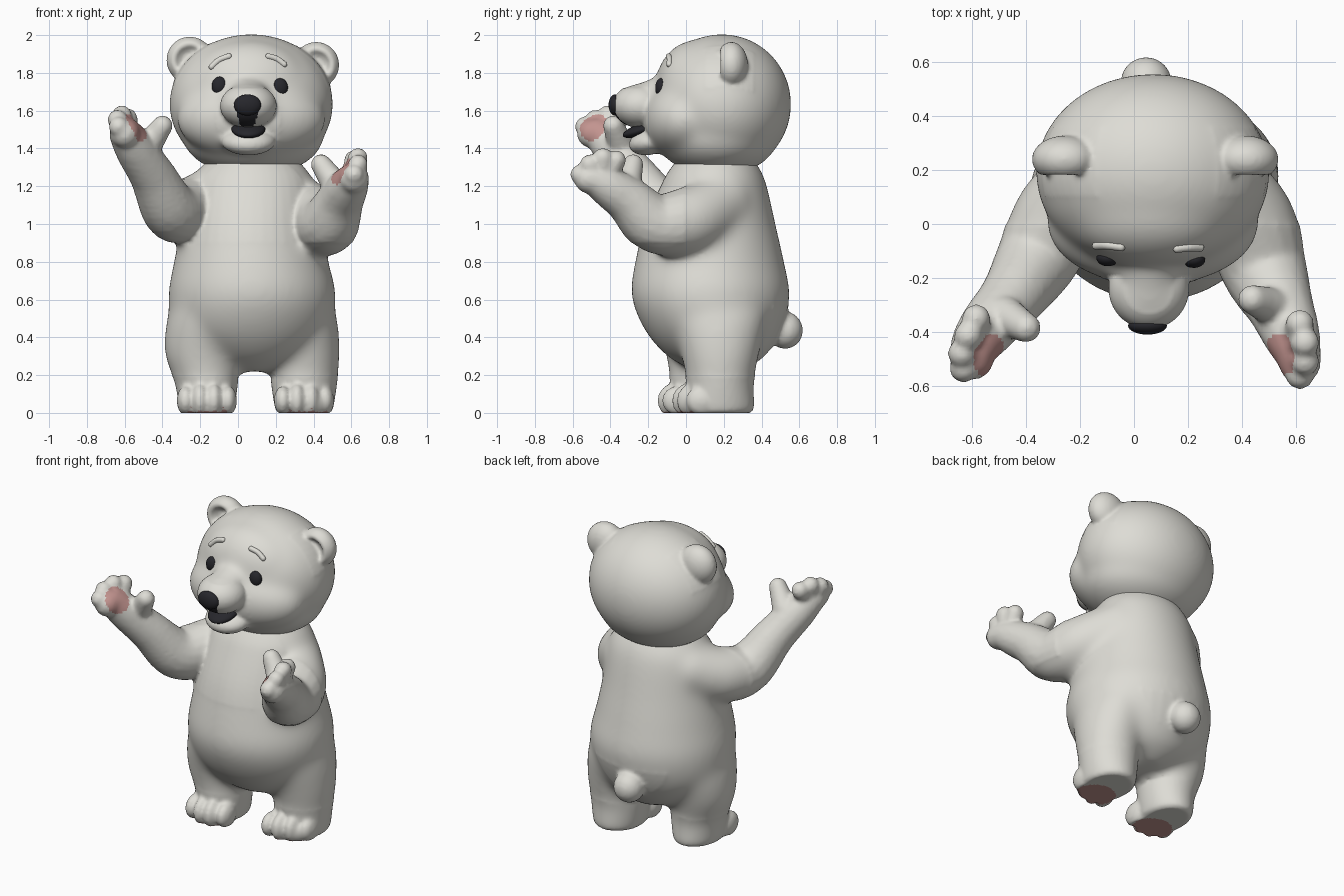
import bpy, bmesh, math
from mathutils import Vector, Matrix
from mathutils.bvhtree import BVHTree

cube = bpy.data.objects.get("Cube")
if cube:
    bpy.data.objects.remove(cube, do_unlink=True)


def material(name, rgb):
    m = bpy.data.materials.new(name)
    m.use_nodes = True
    m.diffuse_color = (*rgb, 1)
    m.node_tree.nodes["Principled BSDF"].inputs["Base Color"].default_value = (*rgb, 1)
    return m


FUR = material("pale fur", (0.73, 0.72, 0.67))
PAD = material("pink pad", (0.55, 0.30, 0.28))
DARK = material("near black", (0.02, 0.02, 0.025))


def spline(pts, steps):
    """Smooth interpolation through a list of equal-length tuples."""
    out = []
    for i in range(len(pts) - 1):
        a, b = pts[max(i - 1, 0)], pts[i]
        c, d = pts[i + 1], pts[min(i + 2, len(pts) - 1)]
        for k in range(steps):
            t = k / steps
            out.append([q + t / 2 * (r - p + t * (2 * p - 5 * q + 4 * r - s + t * (3 * (q - r) + s - p)))
                        for p, q, r, s in zip(a, b, c, d)])
    return out + [list(pts[-1])]


def blob(bm, loc, size, segs=32, tilt=0):
    mat = Matrix.Translation(loc) @ Matrix.Rotation(tilt, 4, 'X') @ Matrix.Diagonal((*size, 1))
    return bmesh.ops.create_uvsphere(bm, u_segments=segs, v_segments=segs // 2, radius=1, matrix=mat)["verts"]


def limb(bm, pts, steps=7):
    """Chain of overlapping balls along (x, y, z, radius) points."""
    for x, y, z, r in spline(pts, steps):
        blob(bm, (x, y, z), (r, r, r), 20)


def loft(bm, rings, n=40):
    """Closed skin over elliptical rings given as (z, x0, x1, y0, y1)."""
    prev = first = None
    for z, x0, x1, y0, y1 in spline(rings, 5):
        ring = [bm.verts.new(((x0 + x1) / 2 + (x1 - x0) / 2 * math.cos(2 * math.pi * i / n),
                              (y0 + y1) / 2 + (y1 - y0) / 2 * math.sin(2 * math.pi * i / n), z))
                for i in range(n)]
        if prev:
            for i in range(n):
                j = (i + 1) % n
                bm.faces.new((prev[i], prev[j], ring[j], ring[i]))
        else:
            first = ring
        prev = ring
    bm.faces.new(first[::-1])
    bm.faces.new(prev)


def finish(name, bm, *mats):
    me = bpy.data.meshes.new(name)
    bm.to_mesh(me)
    bm.free()
    ob = bpy.data.objects.new(name, me)
    bpy.context.collection.objects.link(ob)
    for m in mats:
        me.materials.append(m)
    me.polygons.foreach_set("use_smooth", [True] * len(me.polygons))
    return ob


def fuse(name, bm, voxel, rounds, soft, *mats):
    """Merge overlapping volumes into one skin; blend further where soft(co) holds."""
    ob = finish(name, bm)
    rem = ob.modifiers.new("merge", 'REMESH')
    rem.mode, rem.voxel_size = 'VOXEL', voxel
    smo = ob.modifiers.new("soften", 'SMOOTH')
    smo.factor, smo.iterations = 0.5, rounds
    me = bpy.data.meshes.new_from_object(ob.evaluated_get(bpy.context.evaluated_depsgraph_get()))
    bpy.data.objects.remove(ob)
    bm = bmesh.new()
    bm.from_mesh(me)
    area = [v for v in bm.verts if soft(v.co)]
    for _ in range(45 if area else 0):
        bmesh.ops.smooth_vert(bm, verts=area, factor=0.5, use_axis_x=True, use_axis_y=True, use_axis_z=True)
    for v in bm.verts:
        v.co.z = max(v.co.z, 0)
    for f in bm.faces:
        f.material_index = 0
    return finish(name, bm, *mats)


# Torso and legs
bm = bmesh.new()
loft(bm, [(0.22, 0.0, 0.16, 0.04, 0.30), (0.30, -0.20, 0.36, -0.10, 0.42),
          (0.44, -0.34, 0.48, -0.22, 0.505), (0.62, -0.37, 0.52, -0.29, 0.55),
          (0.80, -0.34, 0.48, -0.27, 0.52), (1.0, -0.30, 0.44, -0.22, 0.475),
          (1.2, -0.26, 0.41, -0.135, 0.43), (1.29, -0.21, 0.365, -0.085, 0.395), (1.4, -0.1, 0.26, 0, 0.32)])
loft(bm, [(0, -0.29, -0.04, -0.08, 0.26), (0.03, -0.31, -0.02, -0.09, 0.28), (0.16, -0.335, 0.0, -0.085, 0.28),
          (0.32, -0.39, 0.01, -0.11, 0.32), (0.52, -0.37, 0.04, -0.16, 0.38), (0.66, -0.29, 0.04, -0.15, 0.36)])
loft(bm, [(0, 0.21, 0.49, 0.0, 0.34), (0.03, 0.195, 0.505, -0.01, 0.36), (0.16, 0.175, 0.525, 0.0, 0.36),
          (0.32, 0.165, 0.54, -0.03, 0.39), (0.52, 0.12, 0.52, -0.09, 0.43), (0.66, 0.12, 0.44, -0.08, 0.41)])

# Feet with four toes each
for xs, y, turn in ((-0.165, -0.07, 0.0), (0.35, 0.02, 0.025)):
    blob(bm, (xs, y + 0.07, 0.05), (0.14, 0.13, 0.10))
    for k in (-1.5, -0.5, 0.5, 1.5):
        blob(bm, (xs + k * 0.075, y + 0.012 * k * k + turn * k, 0.065),
             (0.047, 0.085, 0.096 - 0.012 * abs(k)), 24)

# Tail
blob(bm, (0.045, 0.525, 0.437), (0.095, 0.094, 0.098))

# Arms
limb(bm, [(-0.15, 0.18, 1.13, 0.165), (-0.28, 0.03, 1.07, 0.17), (-0.36, -0.13, 1.08, 0.152),
          (-0.45, -0.27, 1.25, 0.122), (-0.54, -0.38, 1.39, 0.108), (-0.59, -0.45, 1.47, 0.09),
          (-0.598, -0.50, 1.48, 0.078)])
limb(bm, [(0.27, 0.19, 1.11, 0.17), (0.42, 0.02, 1.02, 0.178), (0.48, -0.16, 1.0, 0.16),
          (0.54, -0.30, 1.12, 0.125), (0.58, -0.40, 1.19, 0.108), (0.605, -0.47, 1.23, 0.088),
          (0.615, -0.515, 1.24, 0.078)])

# Fingers and thumbs
HANDS = (
    ((-0.59, -0.44, 1.45), (-0.48, -0.34, 1.41), (-0.40, -0.385, 1.52),
     ((-0.632, -0.535, 1.515), (-0.638, -0.48, 1.552), (-0.615, -0.415, 1.575), (-0.585, -0.35, 1.56))),
    ((0.60, -0.44, 1.21), (0.52, -0.31, 1.2), (0.44, -0.28, 1.315),
     ((0.615, -0.56, 1.262), (0.635, -0.51, 1.315), (0.635, -0.44, 1.35), (0.615, -0.37, 1.338))))
for palm, thumb_base, thumb_tip, tips in HANDS:
    limb(bm, [(*thumb_base, 0.075), (*thumb_tip, 0.055)])
    for tip in tips:
        limb(bm, [(*Vector(palm).lerp(tip, 0.2), 0.058), (*tip, 0.053)], 5)


def trunk(co):
    return co.z > 0.2 and (co.z < 0.9 or co.y > 0.0) and (co.y < 0.46 or co.z > 0.56)


body = fuse("body", bm, 0.013, 4, trunk, FUR, PAD)

# Palm and sole pads
palms = [(Vector((-0.545, -0.485, 1.51)), Vector((0.85, -0.4, 0.3)).normalized()),
         (Vector((0.56, -0.48, 1.275)), Vector((-0.9, -0.25, 0.4)).normalized())]
for p in body.data.polygons:
    c, n = p.center, p.normal
    for at, facing in palms:
        d = c - at
        if n.dot(facing) > 0.3 and d.length < 0.1 and (d - facing * d.dot(facing)).length < 0.078:
            p.material_index = 1
    if n.z < -0.6 and c.z < 0.03:
        for x, y in ((-0.165, -0.03), (0.35, 0.06)):
            if ((c.x - x) / 0.125) ** 2 + ((c.y - y) / 0.115) ** 2 < 1:
                p.material_index = 1

# Skull, lower head, forehead, cheeks, bridge, muzzle and jaw
bm = bmesh.new()
blob(bm, (0.07, 0.19, 1.634), (0.435, 0.368, 0.372), 64)
blob(bm, (0.08, 0.165, 1.468), (0.375, 0.325, 0.215), 48)
blob(bm, (0.065, 0.055, 1.715), (0.33, 0.22, 0.26), 48)
blob(bm, (0.07, 0.0, 1.555), (0.395, 0.23, 0.22), 48)
blob(bm, (0.055, -0.14, 1.655), (0.125, 0.16, 0.12))
blob(bm, (0.055, -0.24, 1.626), (0.15, 0.15, 0.118), 48)
blob(bm, (0.055, -0.18, 1.44), (0.145, 0.125, 0.072), 32, 0.25)

# Cupped ears
EARS = ((-0.255, 1.868, 0.124), (0.414, 1.842, 0.122))
for x, z, r in EARS:
    for v in blob(bm, (x, 0.24, z), (r, 0.088, r), 40):
        rho = math.hypot(v.co.x - x, v.co.z - z) / r
        if v.co.y < 0.24 and rho < 0.66:
            v.co.y = 0.24 + (v.co.y - 0.24) * (0.3 + 0.7 * (rho / 0.66) ** 4)


def skull(co):
    near_ear = any(math.hypot(co.x - x, co.z - z) < r + 0.02 and 0.1 < co.y < 0.36 for x, z, r in EARS)
    near_muzzle = co.y < -0.19 and abs(co.x - 0.055) < 0.17 and co.z < 1.72
    return not near_ear and not near_muzzle


head = fuse("head", bm, 0.011, 4, skull, FUR, DARK)

# Dark groove below the nose
for p in head.data.polygons:
    c = p.center
    if c.y < -0.29 and 1.515 < c.z < 1.62 and abs(c.x - 0.05) < 0.035 + 0.3 * (c.z - 1.515):
        p.material_index = 1


def ball(name, loc, size, mat, tilt=0):
    b = bmesh.new()
    blob(b, loc, size, 32, tilt)
    return finish(name, b, mat)


ball("nose", (0.05, -0.377, 1.63), (0.072, 0.033, 0.056), DARK)
ball("mouth", (0.055, -0.22, 1.503), (0.09, 0.12, 0.035), DARK, 0.3)

# Eyes and brows sit on the face surface
tree = BVHTree.FromPolygons([v.co for v in head.data.vertices],
                            [tuple(p.vertices) for p in head.data.polygons])


def on_face(x, z):
    return tree.ray_cast(Vector((x, -2, z)), Vector((0, 1, 0)))[0]


for side, x, z in (("right", -0.097, 1.73), ("left", 0.222, 1.722)):
    ball(side + "_eye", on_face(x, z) + Vector((0, 0.012, 0)), (0.042, 0.03, 0.05), DARK)

BROWS = (("right", ((-0.14, 1.832), (-0.10, 1.868), (-0.048, 1.888))),
         ("left", ((0.16, 1.888), (0.205, 1.874), (0.245, 1.845))))
for side, pts in BROWS:
    bm = bmesh.new()
    limb(bm, [(*on_face(x, z), 0.016) for x, z in pts], 10)
    fuse(side + "_brow", bm, 0.004, 2, lambda co: False, FUR)
